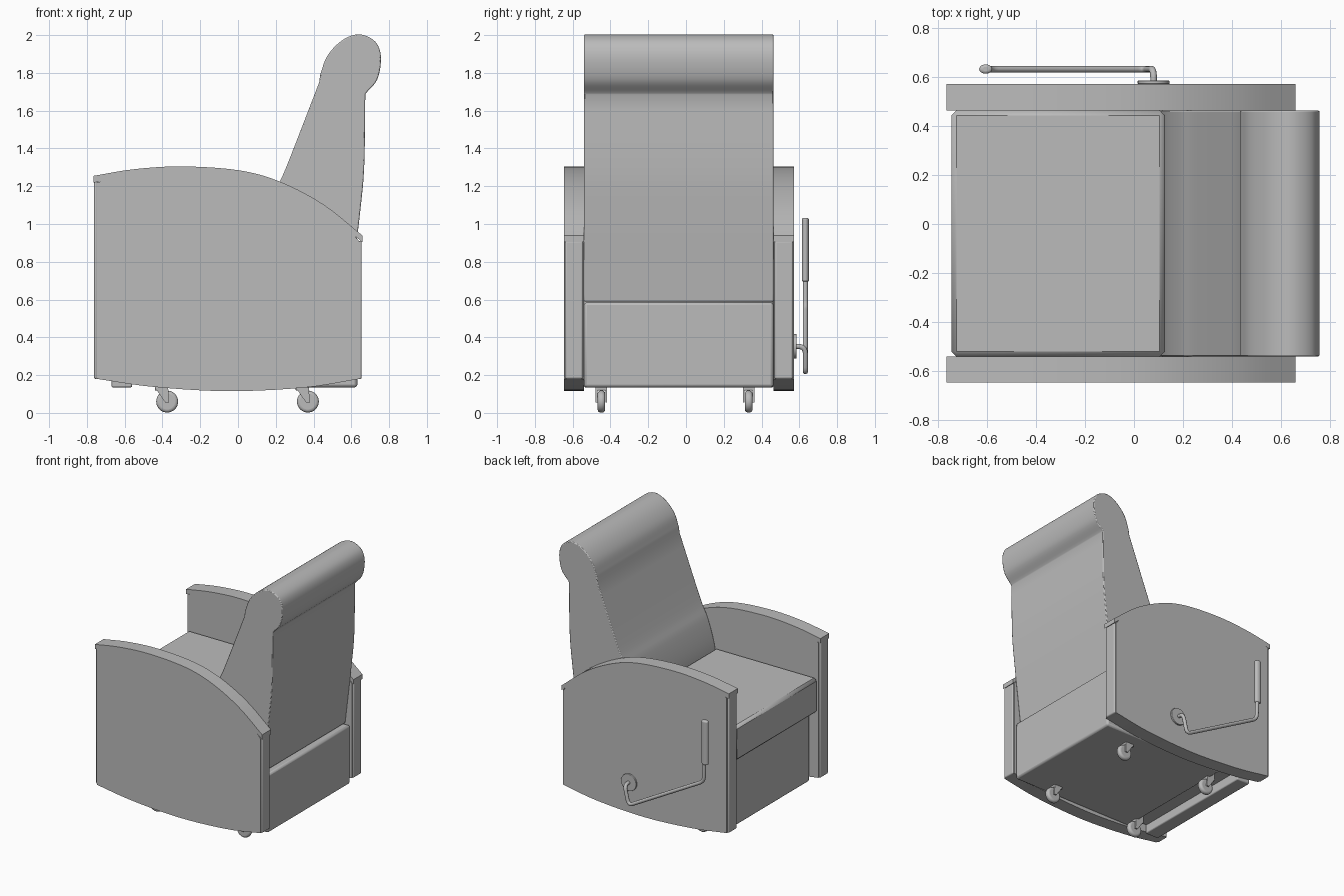
import bpy, bmesh, math
from mathutils import Vector

if "Cube" in bpy.data.objects:
    bpy.data.objects.remove(bpy.data.objects["Cube"])

grey = bpy.data.materials.new("plain grey")
grey.use_nodes = True
grey.diffuse_color = (0.5, 0.5, 0.5, 1)
grey.node_tree.nodes["Principled BSDF"].inputs["Base Color"].default_value = (0.5, 0.5, 0.5, 1)


def finish(obj, bevel=0, segments=2, angle=35):
    """Apply the material, smooth shading and an optional edge bevel."""
    obj.data.materials.clear()
    obj.data.materials.append(grey)
    if bevel:
        mod = obj.modifiers.new("soft edges", "BEVEL")
        mod.width, mod.segments = bevel, segments
        mod.limit_method, mod.angle_limit = "ANGLE", math.radians(50)
    bpy.ops.object.select_all(action="DESELECT")
    obj.select_set(True)
    bpy.context.view_layer.objects.active = obj
    bpy.ops.object.shade_smooth_by_angle(angle=math.radians(angle))
    return obj


def prism(name, outline, y0, y1, bevel=0, segments=2):
    """Extrude an x-z outline from y0 to y1."""
    bm = bmesh.new()
    face = bm.faces.new([bm.verts.new((x, y0, z)) for x, z in outline])
    side = bmesh.ops.extrude_face_region(bm, geom=[face])
    moved = [v for v in side["geom"] if isinstance(v, bmesh.types.BMVert)]
    bmesh.ops.translate(bm, verts=moved, vec=(0, y1 - y0, 0))
    bmesh.ops.recalc_face_normals(bm, faces=bm.faces)
    mesh = bpy.data.meshes.new(name)
    bm.to_mesh(mesh)
    bm.free()
    obj = bpy.data.objects.new(name, mesh)
    bpy.context.collection.objects.link(obj)
    return finish(obj, bevel, segments)


def box(name, x0, x1, y0, y1, z0, z1, bevel=0, segments=2):
    return prism(name, [(x0, z0), (x1, z0), (x1, z1), (x0, z1)], y0, y1, bevel, segments)


def smooth(points, steps=5):
    """Pass a soft curve through a few points."""
    pts = [Vector(p) for p in points]
    pts = [2 * pts[0] - pts[1]] + pts + [2 * pts[-1] - pts[-2]]
    out = []
    for a, b, c, d in zip(pts, pts[1:], pts[2:], pts[3:]):
        for i in range(steps):
            t = i / steps
            out.append(0.5 * (2 * b + (c - a) * t + (2 * a - 5 * b + 4 * c - d) * t * t
                              + (3 * b - a - 3 * c + d) * t ** 3))
    return [tuple(p) for p in out + [pts[-2]]]


def cylinder(name, center, radius, width, bevel=0):
    """A disc whose axis runs along y."""
    bpy.ops.mesh.primitive_cylinder_add(vertices=32, radius=radius, depth=width,
                                        location=center, rotation=(math.pi / 2, 0, 0))
    obj = bpy.context.object
    obj.name = name
    return finish(obj, bevel, 4)


def tube(name, points, radius):
    """A round rod with softly rounded corners."""
    pts = [Vector(p) for p in points]
    path = [pts[0]]
    for a, b, c in zip(pts, pts[1:], pts[2:]):
        start = b + (a - b).normalized() * 0.04
        end = b + (c - b).normalized() * 0.04
        for i in range(6):
            t = i / 5
            path.append(start * (1 - t) ** 2 + b * 2 * t * (1 - t) + end * t * t)
    path.append(pts[-1])
    curve = bpy.data.curves.new(name, "CURVE")
    curve.dimensions, curve.bevel_depth, curve.use_fill_caps = "3D", radius, True
    spline = curve.splines.new("POLY")
    spline.points.add(len(path) - 1)
    for point, co in zip(spline.points, path):
        point.co = (*co, 1)
    obj = bpy.data.objects.new(name, curve)
    bpy.context.collection.objects.link(obj)
    bpy.ops.object.select_all(action="DESELECT")
    obj.select_set(True)
    bpy.context.view_layer.objects.active = obj
    bpy.ops.object.convert(target="MESH")
    return finish(bpy.context.object)


INNER_LOW, INNER_HIGH = -0.54, 0.463

# Arms: curved side panel, curved cap and edge trims
arm_top = smooth([(-0.765, 1.255), (-0.55, 1.29), (-0.3, 1.305), (0, 1.285),
                  (0.22, 1.225), (0.45, 1.105), (0.658, 0.94)])
arm_under = [(x, z - 0.036) for x, z in arm_top]
panel_top = [(min(max(x, -0.747), 0.645), z) for x, z in arm_under]
panel_bottom = smooth([(0.645, 0.18), (0.35, 0.134), (-0.05, 0.115), (-0.45, 0.138), (-0.747, 0.18)])
for side, y0, y1 in (("plain_side", -0.646, INNER_LOW), ("handle_side", INNER_HIGH, 0.572)):
    prism("arm_panel_" + side, panel_top + panel_bottom, y0, y1)
    prism("arm_cap_" + side, arm_top + arm_under[::-1], y0, y1)
    box("front_trim_" + side, -0.762, -0.742, y0 + 0.006, y1 - 0.006, 0.18, 1.225, 0.009, 3)
    box("rear_trim_" + side, 0.635, 0.655, y0 + 0.006, y1 - 0.006, 0.18, 0.91, 0.009, 3)

# Seat, footrest and base
box("seat_cushion", -0.745, 0.125, INNER_LOW, INNER_HIGH, 0.68, 0.95, 0.02, 1)
box("footrest", -0.67, -0.56, INNER_LOW, INNER_HIGH, 0.135, 0.69, 0.008)
prism("base", [(-0.57, 0.2), (-0.4, 0.2), (-0.4, 0.135), (0.632, 0.135), (0.632, 0.585),
               (0.4, 0.585), (0.4, 0.7), (-0.57, 0.7)], INNER_LOW, INNER_HIGH, 0.015)

# Backrest with its rolled headrest
back_front = smooth([(0.11, 0.8), (0.135, 0.98), (0.19, 1.16), (0.255, 1.3), (0.43, 1.75)])
head_roll = smooth([(0.435, 1.79), (0.47, 1.885), (0.535, 1.96), (0.61, 2.0), (0.675, 1.997),
                    (0.735, 1.955), (0.757, 1.875), (0.737, 1.765), (0.678, 1.693)])
back_rear = smooth([(0.674, 1.685), (0.668, 1.3), (0.645, 1.05), (0.615, 0.8), (0.59, 0.59)])
prism("backrest", back_front + head_roll + back_rear + [(0.15, 0.59)], INNER_LOW, INNER_HIGH, 0.006)

# Casters: mount, fork cheeks and wheel
for x in (-0.405, 0.34):
    for y in (-0.448, 0.332):
        box("caster_mount", x - 0.035, x + 0.035, y - 0.03, y + 0.03, 0.118, 0.21, 0.006)
        for offset in (-0.026, 0.026):
            prism("caster_fork", [(x - 0.035, 0.135), (x + 0.035, 0.135), (x + 0.04, 0.055),
                                  (x + 0.02, 0.055)], y + offset - 0.005, y + offset + 0.005)
        cylinder("caster_wheel", (x + 0.03, y, 0.06), 0.058, 0.04, 0.016)

# Recline handle
cylinder("handle_plate", (0.08, 0.578, 0.352), 0.065, 0.014, 0.003)
tube("handle_rod", [(0.08, 0.57, 0.352), (0.08, 0.632, 0.352), (0.045, 0.632, 0.205),
                    (-0.595, 0.632, 0.56), (-0.6, 0.632, 0.75)], 0.0135)
bpy.ops.mesh.primitive_cylinder_add(vertices=24, radius=0.019, depth=0.34,
                                    location=(-0.605, 0.632, 0.863))
grip = bpy.context.object
grip.name = "handle_grip"
grip.scale.x = 1.4
finish(grip, 0.01, 3)
